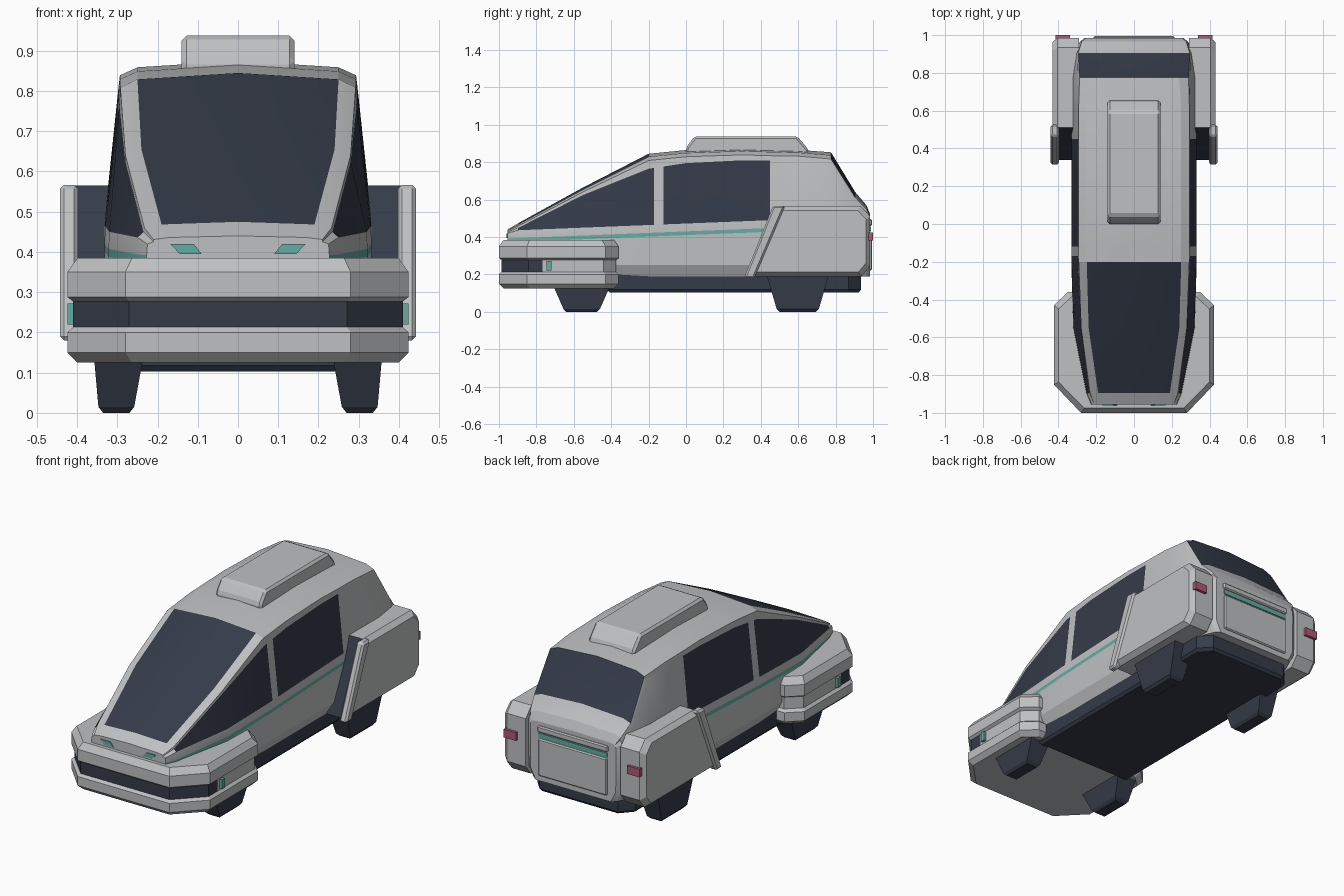
import bpy, bmesh
from mathutils import Vector

cube = bpy.data.objects.get("Cube")
if cube:
    bpy.data.objects.remove(cube)


def material(name, rgb):
    m = bpy.data.materials.new(name)
    m.use_nodes = True
    m.diffuse_color = (*rgb, 1)
    m.node_tree.nodes["Principled BSDF"].inputs["Base Color"].default_value = (*rgb, 1)
    return m


GREY = material("light_grey", (0.52, 0.53, 0.54))
DARK = material("dark_slate", (0.035, 0.044, 0.066))
TEAL = material("teal", (0.13, 0.42, 0.37))
RED = material("rose_red", (0.42, 0.1, 0.17))


def loft(name, rings, mats, rule=None, mirror=False, bevel=0):
    """Skin closed rings; rule(face, ring, side) gives a material slot."""
    bm = bmesh.new()
    loops = [[bm.verts.new(p) for p in ring] for ring in rings]
    n = len(loops[0])
    bm.faces.new(loops[0])
    bm.faces.new(loops[-1][::-1])
    sides = []
    for i in range(len(loops) - 1):
        a, b = loops[i], loops[i + 1]
        for j in range(n):
            k = (j + 1) % n
            sides.append((bm.faces.new((a[j], b[j], b[k], a[k])), i, j))
    bmesh.ops.recalc_face_normals(bm, faces=bm.faces)
    if rule:
        for f, i, j in sides:
            f.material_index = int(rule(f, i, j))
    me = bpy.data.meshes.new(name)
    bm.to_mesh(me)
    bm.free()
    for m in mats:
        me.materials.append(m)
    ob = bpy.data.objects.new(name, me)
    bpy.context.collection.objects.link(ob)
    if bevel:
        mod = ob.modifiers.new("soft_edges", "BEVEL")
        mod.width, mod.segments = bevel, 1
        mod.limit_method, mod.angle_limit = "ANGLE", 0.5
    if mirror:
        ob.modifiers.new("mirror", "MIRROR")
    return ob


def prism(name, outline, axis, levels, mats, **kw):
    """Stack an outline along an axis; levels are (position, inset)."""
    us, vs = [p[0] for p in outline], [p[1] for p in outline]
    cu, cv = (max(us) + min(us)) / 2, (max(vs) + min(vs)) / 2
    hu, hv = max(us) - cu, max(vs) - cv
    rings = []
    for pos, inset in levels:
        ring = []
        for u, v in outline:
            p = [cu + (u - cu) * (1 - inset / hu), cv + (v - cv) * (1 - inset / hv)]
            p.insert(axis, pos)
            ring.append(Vector(p))
        rings.append(ring)
    return loft(name, rings, mats, **kw)


def box(name, x, y, z, mat, **kw):
    outline = [(x[0], y[0]), (x[1], y[0]), (x[1], y[1]), (x[0], y[1])]
    return prism(name, outline, 2, [(z[0], 0), (z[1], 0)], [mat], **kw)


def both_sides(half):
    return half + [(-x, y) for x, y in reversed(half)]


# Cabin: y, crown height, glass half width, window top height, its half width, belt half width
KEYS = [
    (-0.955, 0.44, 0.17, 0.425, 0.21, 0.225),
    (-0.895, 0.475, 0.19, 0.45, 0.235, 0.25),
    (-0.55, 0.665, 0.24, 0.625, 0.28, 0.32),
    (-0.2, 0.845, 0.25, 0.765, 0.295, 0.33),
    (0, 0.865, 0.25, 0.795, 0.297, 0.33),
    (0.3, 0.875, 0.25, 0.81, 0.297, 0.33),
    (0.6, 0.866, 0.25, 0.81, 0.297, 0.33),
    (0.775, 0.853, 0.24, 0.79, 0.297, 0.33),
    (0.905, 0.64, 0.25, 0.59, 0.3, 0.31),
    (0.965, 0.57, 0.24, 0.535, 0.275, 0.285),
    (0.985, 0.52, 0.22, 0.505, 0.25, 0.26),
]
PILLARS = [-0.17, -0.12, 0.45]
stations = sorted([k[0] for k in KEYS] + PILLARS)


def cabin_ring(y):
    for a, b in zip(KEYS, KEYS[1:]):
        if a[0] <= y <= b[0]:
            t = (y - a[0]) / (b[0] - a[0])
            top, xw, zs, xs, xb = [p + (q - p) * t for p, q in zip(a[1:], b[1:])]
            break
    stripe = 0.43 + 0.04 * y
    drop = min(0.02, (top - zs) / 3)
    belt = min(0.472 + 0.04 * y, zs - 0.005)
    half = [(xw, top - drop * 0.8), ((xw + 0.04 + xs) / 2, top - drop * 1.8),
            (xs, zs), (xb, belt), (xb + 0.002, stripe),
            (xb + 0.002, stripe - 0.02), (xb, 0.25), (xb - 0.03, 0.19)]
    return [Vector((x, y, z)) for x, z in [(0, top)] + both_sides(half)]


def cabin_paint(f, i, j):
    row, y = min(j, 16 - j), f.calc_center_median().y
    windshield = row == 0 and -0.895 < y < -0.2
    rear_window = row <= 1 and 0.775 < y < 0.905
    side_window = row == 3 and (-0.895 < y < -0.17 or -0.12 < y < 0.45)
    if windshield or rear_window or side_window:
        return 1
    return 2 if row == 5 and y < 0.45 else 0


cabin = loft("cabin", [cabin_ring(y) for y in stations], [GREY, DARK, TEAL], cabin_paint)
bpy.context.view_layer.objects.active = cabin
cabin.select_set(True)
bpy.ops.object.shade_smooth_by_angle(angle=0.3)
cabin.select_set(False)

# Roof pod
prism("roof_pod", [(0, 0.84), (0, 0.878), (0.045, 0.938), (0.595, 0.938), (0.655, 0.868), (0.655, 0.84)],
      0, [(-0.14, 0), (0.14, 0)], [GREY], bevel=0.012)

# Wraparound front bumper with a dark groove
bumper = both_sides([(0.28, -1), (0.424, -0.85), (0.424, -0.77), (0.424, -0.43), (0.35, -0.36)])
prism("front_bumper", bumper, 2,
      [(0.125, 0.025), (0.15, 0), (0.2, 0), (0.213, 0.014), (0.277, 0.014),
       (0.288, 0), (0.35, 0), (0.385, 0.025)], [GREY, DARK],
      rule=lambda f, i, j: i == 3 and f.calc_center_median().y < -0.77)
box("side_marker", (0.4, 0.424), (-0.745, -0.72), (0.22, 0.272), TEAL, mirror=True)

# Headlights
prism("headlight", [(0.09, 0.395), (0.145, 0.395), (0.168, 0.42), (0.11, 0.42)], 1,
      [(-0.96, 0), (-0.952, 0)], [TEAL], mirror=True)

# Rear side pods with dark slanted intakes
pod = [(0.34, 0.19), (0.94, 0.19), (0.985, 0.245), (0.985, 0.51), (0.935, 0.565), (0.51, 0.565)]
prism("rear_pod", pod, 0, [(0.29, 0), (0.405, 0), (0.432, 0.022)], [GREY, DARK],
      rule=lambda f, i, j: i == 0 and f.normal.y < -0.5, mirror=True)
prism("intake_frame", [(0.31, 0.18), (0.365, 0.18), (0.53, 0.567), (0.465, 0.567)], 0,
      [(0.398, 0), (0.442, 0)], [GREY], bevel=0.01, mirror=True)
box("tail_light", (0.34, 0.415), (0.97, 1), (0.38, 0.425), RED, mirror=True)

# Tail panel, light strip and lip
box("tail_panel", (-0.21, 0.21), (0.97, 0.994), (0.22, 0.425), GREY, bevel=0.006)
box("tail_strip", (-0.21, 0.21), (0.97, 0.99), (0.43, 0.455), TEAL)
box("tail_lip", (-0.215, 0.215), (0.97, 0.995), (0.46, 0.495), GREY, bevel=0.006)

# Chassis
floor = both_sides([(0.3, -0.42), (0.3, 0.87), (0.24, 0.935)])
prism("chassis", floor, 2, [(0.103, 0.012), (0.118, 0), (0.2, 0)], [DARK])

# Tapered wheel fairings
for name, y0, y1, top in (("front_wheel", -0.71, -0.405, 0.14), ("rear_wheel", 0.43, 0.765, 0.2)):
    rings = []
    for z, dy, x0, x1 in ((0, 0.07, 0.27, 0.335), (0.015, 0.055, 0.258, 0.347), (top, 0, 0.235, 0.358)):
        rings.append([Vector((x, y, z)) for x, y in
                      ((x0, y0 + dy), (x1, y0 + dy), (x1, y1 - dy), (x0, y1 - dy))])
    loft(name, rings, [DARK], mirror=True)
